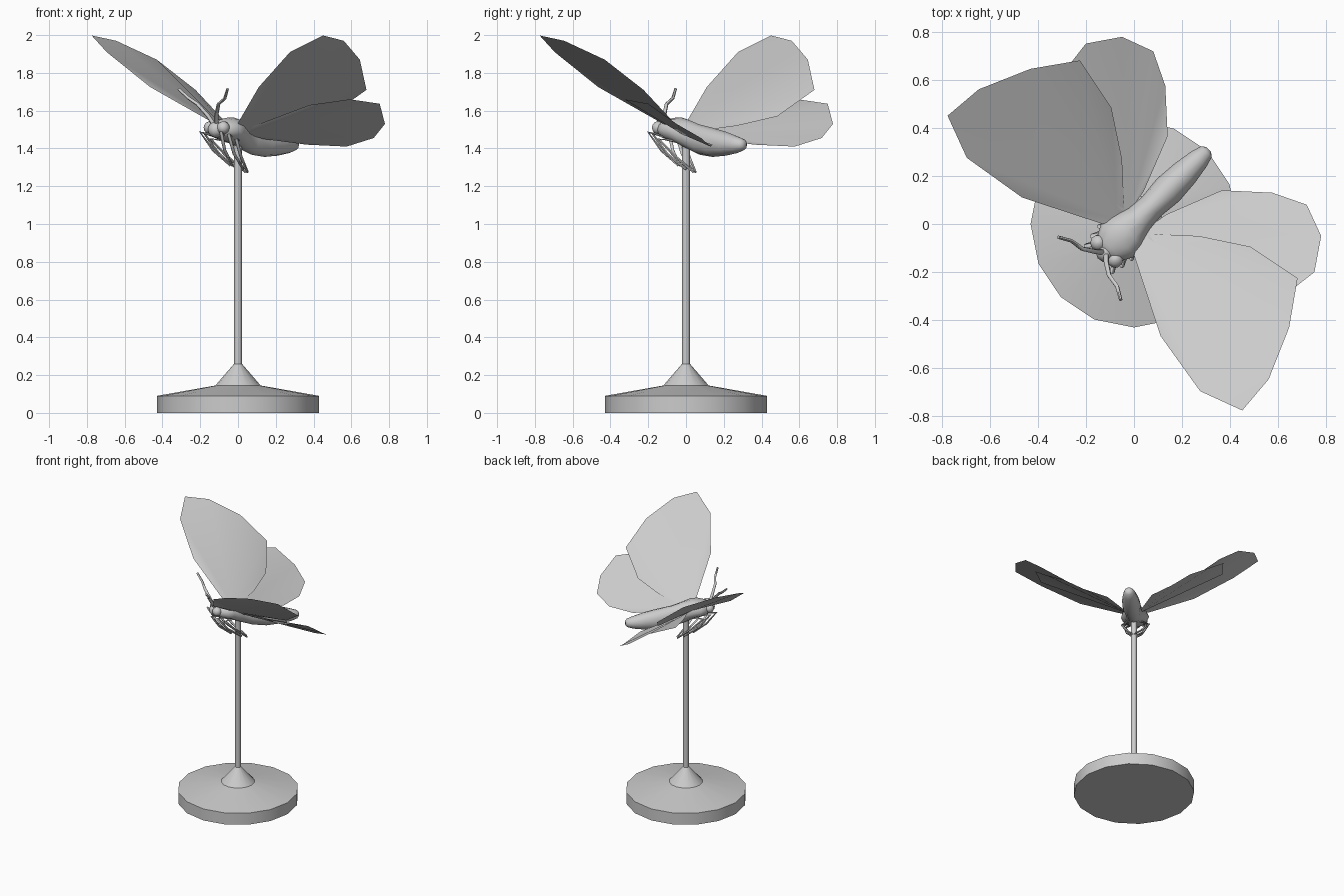
import bpy, math
from mathutils import Vector

if "Cube" in bpy.data.objects:
    bpy.data.objects.remove(bpy.data.objects["Cube"])

grey = bpy.data.materials.new("plain_grey")
grey.diffuse_color = (0.6, 0.6, 0.6, 1)
grey.use_nodes = True
grey.node_tree.nodes["Principled BSDF"].inputs["Base Color"].default_value = grey.diffuse_color


def add_mesh(name, verts, faces, angle=40):
    me = bpy.data.meshes.new(name)
    me.from_pydata([tuple(v) for v in verts], [], faces)
    me.validate()
    me.materials.append(grey)
    ob = bpy.data.objects.new(name, me)
    bpy.context.collection.objects.link(ob)
    bpy.ops.object.select_all(action='DESELECT')
    ob.select_set(True)
    bpy.context.view_layer.objects.active = ob
    bpy.ops.object.shade_smooth_by_angle(angle=math.radians(angle))
    return ob


def loft(name, rings, angle=40):
    """Skin a list of equal rings and cap both ends."""
    n = len(rings[0])
    faces = [(r * n + i, r * n + (i + 1) % n, (r + 1) * n + (i + 1) % n, (r + 1) * n + i)
             for r in range(len(rings) - 1) for i in range(n)]
    faces.append(tuple(reversed(range(n))))
    faces.append(tuple(range((len(rings) - 1) * n, len(rings) * n)))
    return add_mesh(name, [v for ring in rings for v in ring], faces, angle)


def circle(center, a, b, n):
    return [center + a * math.cos(t) + b * math.sin(t)
            for t in (2 * math.pi * i / n for i in range(n))]


def tube(name, path, radius, n=6):
    pts = [Vector(p) for p in path]
    rings = []
    for i, p in enumerate(pts):
        d = (pts[min(i + 1, len(pts) - 1)] - pts[max(i - 1, 0)]).normalized()
        a = d.cross(Vector((0.6, -0.6, 0.1))).normalized()
        b = d.cross(a)
        r = radius * (1 - 0.4 * i / (len(pts) - 1))
        rings.append(circle(p, a * r, b * r, n))
    return loft(name, rings, 60)


def mirrored(path):
    """The insect is symmetric about the plane x = y."""
    return [(y, x, z) for x, y, z in path]


X, Y, Z = Vector((1, 0, 0)), Vector((0, 1, 0)), Vector((0, 0, 1))
ALONG = Vector((1, 1, 0)).normalized()
ACROSS = Vector((1, -1, 0)).normalized()

# Stand: round base, shallow cone and pole
loft("base", [circle(Z * z, X * r, Y * r, 16) for r, z in
              ((0.43, 0), (0.43, 0.09), (0.12, 0.145), (0.021, 0.26))], 30)
loft("pole", [circle(Z * z, X * 0.021, Y * 0.021, 10) for z in (0.25, 1.44)])

# Body: distance along, height, half width, half height
body = [(-0.18, 1.50, 0.035, 0.03), (-0.14, 1.50, 0.075, 0.05), (-0.09, 1.50, 0.1, 0.062),
        (-0.04, 1.495, 0.09, 0.07), (0.03, 1.47, 0.063, 0.078), (0.1, 1.447, 0.056, 0.08),
        (0.2, 1.432, 0.066, 0.077), (0.3, 1.425, 0.058, 0.063), (0.38, 1.42, 0.045, 0.045),
        (0.425, 1.42, 0.032, 0.03), (0.438, 1.42, 0.015, 0.015)]
loft("body", [circle(ALONG * u + Z * z, ACROSS * -w, Z * h, 12) for u, z, w, h in body], 70)


def ball(name, center, radius):
    rings = [circle(center + Z * radius * math.sin(t), X * radius * math.cos(t),
                    Y * radius * math.cos(t), 10)
             for t in (math.radians(a) for a in (-80, -50, -25, 0, 25, 50, 80))]
    return loft(name, rings, 60)


ball("head", ALONG * -0.165 + Z * 1.5, 0.043)

# Wings fan out from their roots
forewing = [(0.02, -0.07, 1.51), (0.0, -0.13, 1.535), (0.11, -0.465, 1.725),
            (0.275, -0.695, 1.91), (0.45, -0.775, 1.998), (0.56, -0.645, 1.97),
            (0.645, -0.43, 1.87), (0.68, -0.225, 1.71), (0.483, -0.094, 1.57),
            (0.27, -0.05, 1.52), (0.05, -0.04, 1.49)]
hindwing = [(0.05, -0.02, 1.475), (0.06, -0.06, 1.51), (0.378, -0.25, 1.63),
            (0.59, -0.325, 1.66), (0.75, -0.2, 1.637), (0.778, -0.05, 1.53),
            (0.718, 0.08, 1.455), (0.575, 0.13, 1.41), (0.365, 0.14, 1.42),
            (0.135, 0.04, 1.45)]

# Antennae and three pairs of bent legs
antenna = [(-0.115, -0.13, 1.53), (-0.115, -0.16, 1.575), (-0.103, -0.215, 1.635),
           (-0.07, -0.26, 1.665), (-0.055, -0.315, 1.715)]
legs = {
    "front_leg": [(-0.07, -0.08, 1.46), (-0.09, -0.2, 1.485), (-0.07, -0.13, 1.39),
                  (-0.03, -0.04, 1.31)],
    "middle_leg": [(-0.03, -0.07, 1.45), (-0.05, -0.175, 1.475), (-0.02, -0.1, 1.37),
                   (0.03, 0.0, 1.29)],
    "rear_leg": [(0.0, -0.05, 1.44), (-0.01, -0.145, 1.45), (0.015, -0.06, 1.36),
                 (0.05, 0.04, 1.275)],
}

for side, place in (("right", lambda p: p), ("left", mirrored)):
    for part, pts in (("forewing", forewing), ("hindwing", hindwing)):
        faces = [(0, i, i + 1) for i in range(1, len(pts) - 1)]
        if side == "left":
            faces = [f[::-1] for f in faces]
        add_mesh(f"{side}_{part}", place(pts), faces, 60)
    tube(f"{side}_antenna", place(antenna), 0.012)
    for part, pts in legs.items():
        tube(f"{side}_{part}", place(pts), 0.011)
    ball(f"{side}_eye", Vector(place([(-0.078, -0.148, 1.51)])[0]), 0.034)
